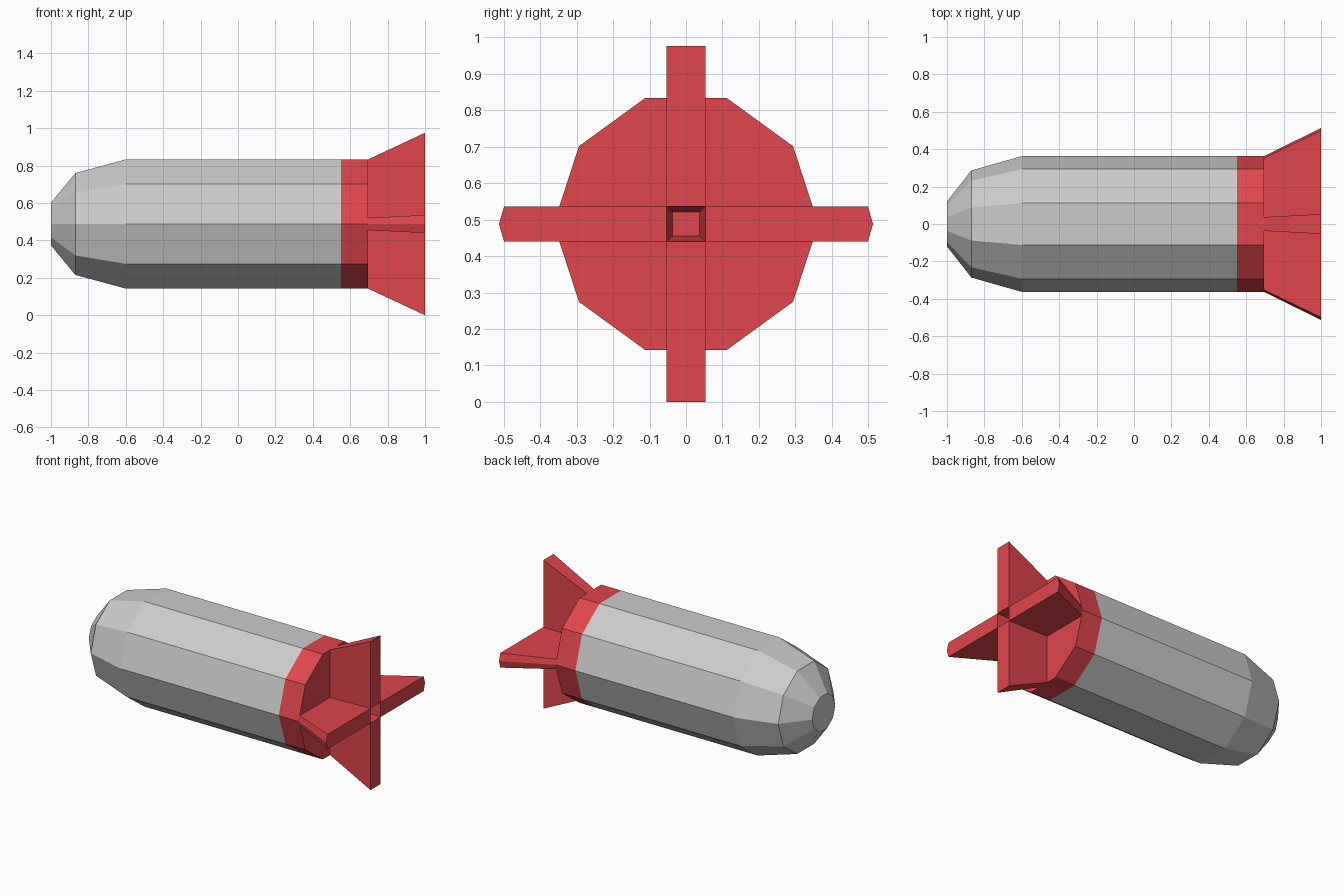
import bpy, bmesh
from math import cos, sin, pi

if "Cube" in bpy.data.objects:
    bpy.data.objects.remove(bpy.data.objects["Cube"])

CZ = 0.488          # height of the long axis
SIDES = 10
R = 0.363

red = bpy.data.materials.new("red")
red.diffuse_color = (0.75, 0.06, 0.07, 1)
red.use_nodes = True
red.node_tree.nodes["Principled BSDF"].inputs["Base Color"].default_value = red.diffuse_color


def make_object(name, verts, faces, mat=None):
    mesh = bpy.data.meshes.new(name)
    mesh.from_pydata(verts, [], faces)
    bm = bmesh.new()
    bm.from_mesh(mesh)
    bmesh.ops.recalc_face_normals(bm, faces=bm.faces)
    bm.to_mesh(mesh)
    bm.free()
    if mat:
        mesh.materials.append(mat)
    obj = bpy.data.objects.new(name, mesh)
    bpy.context.collection.objects.link(obj)
    return obj


def loft(rings, cap_first=False, cap_last=False):
    """Skin a list of equal closed rings."""
    n = len(rings[0])
    verts = [p for ring in rings for p in ring]
    faces = [(k * n + i, k * n + (i + 1) % n, (k + 1) * n + (i + 1) % n, (k + 1) * n + i)
             for k in range(len(rings) - 1) for i in range(n)]
    if cap_first:
        faces.append(tuple(range(n)))
    if cap_last:
        faces.append(tuple(range(len(verts) - n, len(verts))))
    return verts, faces


def ring(x, r):
    return [(x, r * cos(2 * pi * i / SIDES), CZ + r * sin(2 * pi * i / SIDES))
            for i in range(SIDES)]


# Grey casing with faceted nose
profile = [(-1, 0.12), (-0.87, 0.286), (-0.6, R), (0.55, R)]
make_object("casing", *loft([ring(x, r) for x, r in profile], cap_first=True))

# Red band closing the rear
make_object("tail_band", *loft([ring(0.55, R), ring(0.695, R)], cap_last=True), red)


# Fins: widen towards the rear and leave a square hollow on the axis
def fin(name, vertical, sign):
    def section(x, inner, half, outer, ridge):
        pts = [(inner, -half), (outer, -half), (ridge, 0), (outer, half), (inner, half)]
        if vertical:
            return [(x, w, CZ + sign * r) for r, w in pts]
        return [(x, sign * r, CZ + w) for r, w in pts]

    if vertical:
        root = section(0.695, 0.033, 0.037, 0.345, 0.345)
        tip = section(1.0, 0.048, 0.053, 0.488, 0.488)
    else:
        root = section(0.695, 0.037, 0.033, 0.352, R)
        tip = section(1.0, 0.053, 0.048, 0.499, 0.513)
    make_object(name, *loft([root, tip], cap_last=True), red)


for label, vertical, sign in (("top", True, 1), ("bottom", True, -1),
                              ("back", False, 1), ("front", False, -1)):
    fin(label + "_fin", vertical, sign)
